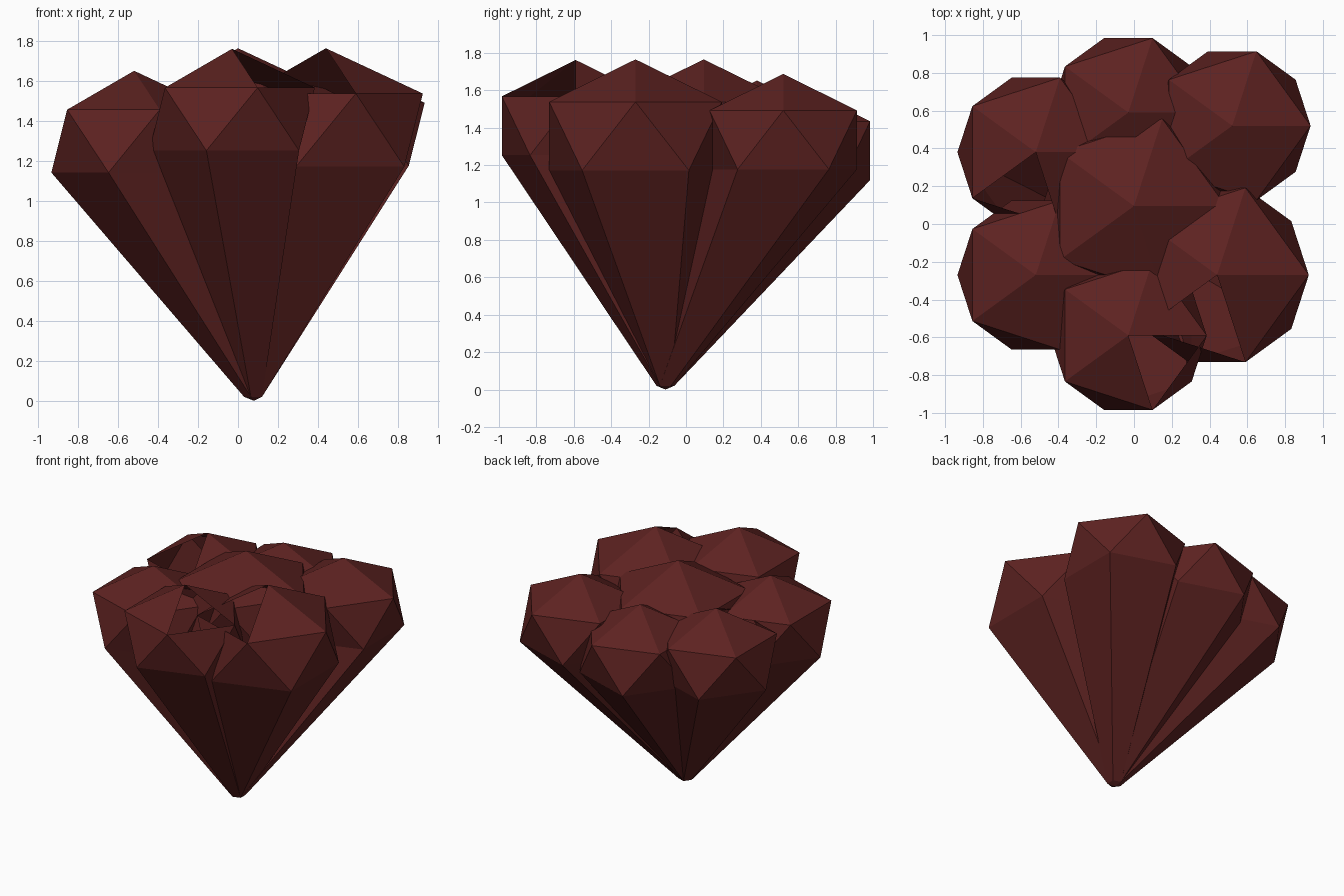
import bpy, bmesh
from math import cos, sin, radians

if "Cube" in bpy.data.objects:
    bpy.data.objects.remove(bpy.data.objects["Cube"])

mat = bpy.data.materials.new("dark_red")
mat.diffuse_color = (0.11, 0.016, 0.015, 1)
mat.use_nodes = True
mat.node_tree.nodes["Principled BSDF"].inputs["Base Color"].default_value = mat.diffuse_color

ROOT = (0.08, -0.11)   # where all the stems meet
TIP_R = 0.05


def ring(bm, cx, cy, z, r, start):
    return [bm.verts.new((cx + r * cos(radians(start + 72 * i)),
                          cy + r * sin(radians(start + 72 * i)), z)) for i in range(5)]


def lobe(name, x, y, z, size, open_face=None):
    """Flattened icosahedron whose underside tapers down to the shared root."""
    rxy, rz = size
    bm = bmesh.new()
    top = bm.verts.new((x, y, z + rz))
    upper = ring(bm, x, y, z + 0.447 * rz, 0.894 * rxy, 0)
    lower = ring(bm, x, y, z - 0.447 * rz, 0.894 * rxy, 36)
    tip = ring(bm, *ROOT, 0.02, TIP_R, 36)
    end = bm.verts.new((*ROOT, 0))
    for i in range(5):
        j = (i + 1) % 5
        if i != open_face:                      # some crown faces are open
            bm.faces.new((top, upper[i], upper[j]))
        bm.faces.new((upper[i], lower[i], upper[j]))
        bm.faces.new((lower[i], lower[j], upper[j]))
        bm.faces.new((lower[i], tip[i], tip[j], lower[j]))
        bm.faces.new((tip[i], end, tip[j]))
    me = bpy.data.meshes.new(name)
    bm.to_mesh(me)
    bm.free()
    me.materials.append(mat)
    bpy.context.collection.objects.link(bpy.data.objects.new(name, me))


SMALL, LARGE = (0.464, 0.352), (0.543, 0.41)

lobe("centre_lobe", 0.0, 0.095, 1.355, LARGE)
lobe("right_lobe", 0.44, -0.27, 1.355, LARGE, 3)
lobe("front_lobe", -0.03, -0.59, 1.41, SMALL, 4)
lobe("back_lobe", -0.03, 0.59, 1.277, SMALL)
lobe("back_right_lobe", 0.52, 0.52, 1.335, SMALL)
lobe("back_left_lobe", -0.52, 0.38, 1.30, SMALL, 3)
lobe("front_left_lobe", -0.52, -0.27, 1.30, SMALL)
